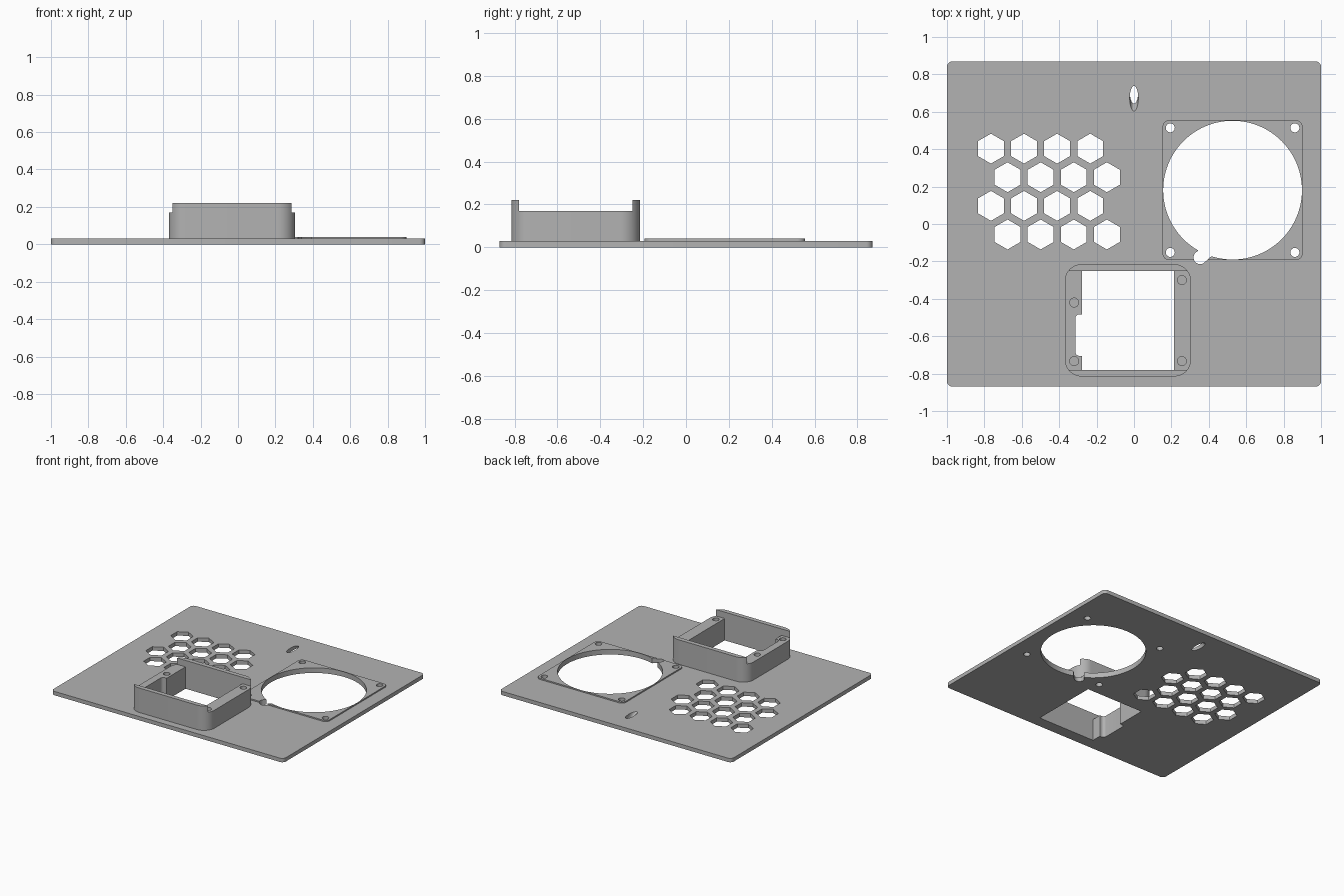
import bpy, bmesh, math
from mathutils import Matrix, Vector

cube = bpy.data.objects.get("Cube")
if cube:
    bpy.data.objects.remove(cube, do_unlink=True)

grey = bpy.data.materials.new("mid_grey")
grey.use_nodes = True
COLOUR = (0.45, 0.45, 0.45, 1)
grey.diffuse_color = COLOUR
grey.node_tree.nodes["Principled BSDF"].inputs["Base Color"].default_value = COLOUR

PLATE_TOP, FRAME_TOP, LEDGE, WALL_TOP = 0.03, 0.04, 0.17, 0.22


def circle(cx, cy, r, n=32, start=0.0):
    return [(cx + r * math.cos(start + math.tau * i / n),
             cy + r * math.sin(start + math.tau * i / n)) for i in range(n)]


def rounded_rect(x0, x1, y0, y1, r, seg=8):
    corners = [(x1 - r, y1 - r), (x0 + r, y1 - r), (x0 + r, y0 + r), (x1 - r, y0 + r)]
    pts = []
    for q, (cx, cy) in enumerate(corners):
        for i in range(seg + 1):
            a = math.pi / 2 * (q + i / seg)
            pts.append((cx + r * math.cos(a), cy + r * math.sin(a)))
    return pts


def rect(x0, x1, y0, y1):
    return [(x0, y0), (x1, y0), (x1, y1), (x0, y1)]


def prisms(name, outlines, z0, z1, shear_y=0.0):
    """One object holding an upright prism for each outline."""
    bm = bmesh.new()
    for pts in outlines:
        low = [bm.verts.new((x, y - shear_y * z0, z0)) for x, y in pts]
        high = [bm.verts.new((x, y - shear_y * z1, z1)) for x, y in pts]
        bm.faces.new(low[::-1])
        bm.faces.new(high)
        for i in range(len(pts)):
            j = (i + 1) % len(pts)
            bm.faces.new((low[i], low[j], high[j], high[i]))
    bmesh.ops.recalc_face_normals(bm, faces=bm.faces)
    mesh = bpy.data.meshes.new(name)
    bm.to_mesh(mesh)
    bm.free()
    mesh.materials.append(grey)
    obj = bpy.data.objects.new(name, mesh)
    bpy.context.collection.objects.link(obj)
    return obj


def cut(obj, outlines, z0=-0.1, z1=0.4, shear_y=0.0):
    cutter = prisms("cutter", outlines, z0, z1, shear_y)
    cutter.hide_render = True
    mod = obj.modifiers.new("cut", "BOOLEAN")
    mod.operation, mod.solver, mod.object = "DIFFERENCE", "EXACT", cutter
    bpy.context.view_layer.objects.active = obj
    bpy.ops.object.modifier_apply(modifier=mod.name)
    bpy.data.objects.remove(cutter, do_unlink=True)


# Shared openings
FAN_X, FAN_Y, FAN_HALF = 0.527, 0.181, 0.374
fan_opening = circle(FAN_X, FAN_Y, 0.371, 96)
fan_screws = [circle(FAN_X + sx * 0.333, FAN_Y + sy * 0.333, 0.024)
              for sx in (-1, 1) for sy in (-1, 1)]
turn = Matrix.Rotation(math.radians(42), 2)
cable_notch = [tuple(turn @ Vector(p) + Vector((0.355, -0.178)))
               for p in rounded_rect(-0.037, 0.12, -0.035, 0.035, 0.034)]
window = rect(-0.277, 0.213, -0.78, -0.25)
window_notch = rounded_rect(-0.314, -0.2, -0.705, -0.483, 0.022)

# Base plate with vents, fan opening, window and slanted cable slot
base_plate = prisms("base_plate", [rounded_rect(-1, 1, -0.87, 0.87, 0.03)], 0, PLATE_TOP)
vents = [circle(-0.765 + 0.177 * col + 0.089 * (row % 2), 0.403 - 0.153 * row,
                0.08, 6, math.pi / 6) for row in range(4) for col in range(4)]
cut(base_plate, vents + fan_screws + [fan_opening])
cut(base_plate, [cable_notch])
cut(base_plate, [window])
cut(base_plate, [window_notch])
slot = [(x, 0.71 + (y * 2.9)) for x, y in circle(0, 0, 0.023)]
cut(base_plate, [slot], -0.05, 0.08, 1.3)

# Raised fan frame
fan_frame = prisms("fan_frame", [rounded_rect(FAN_X - FAN_HALF, FAN_X + FAN_HALF,
                   FAN_Y - FAN_HALF, FAN_Y + FAN_HALF, 0.035)], PLATE_TOP, FRAME_TOP)
cut(fan_frame, [fan_opening] + fan_screws)
cut(fan_frame, [cable_notch])

# Socket housing: tall front and back walls, lower side ledges with screw holes
housing = prisms("socket_housing", [rounded_rect(-0.37, 0.305, -0.815, -0.215, 0.09, 12)],
                 PLATE_TOP, WALL_TOP)
cut(housing, [rect(-0.5, 0.5, -0.78, -0.25)], LEDGE)
cut(housing, [window])
cut(housing, [window_notch])
ledge_screws = [circle(x, y, 0.024) for x, y in
                ((-0.32, -0.42), (-0.32, -0.733), (0.256, -0.3), (0.256, -0.733))]
cut(housing, ledge_screws, 0.06)

# Smooth the curved walls, keep edges sharp
bpy.ops.object.select_all(action="DESELECT")
for part in (base_plate, fan_frame, housing):
    part.select_set(True)
bpy.context.view_layer.objects.active = base_plate
bpy.ops.object.shade_smooth_by_angle(angle=math.radians(30))
